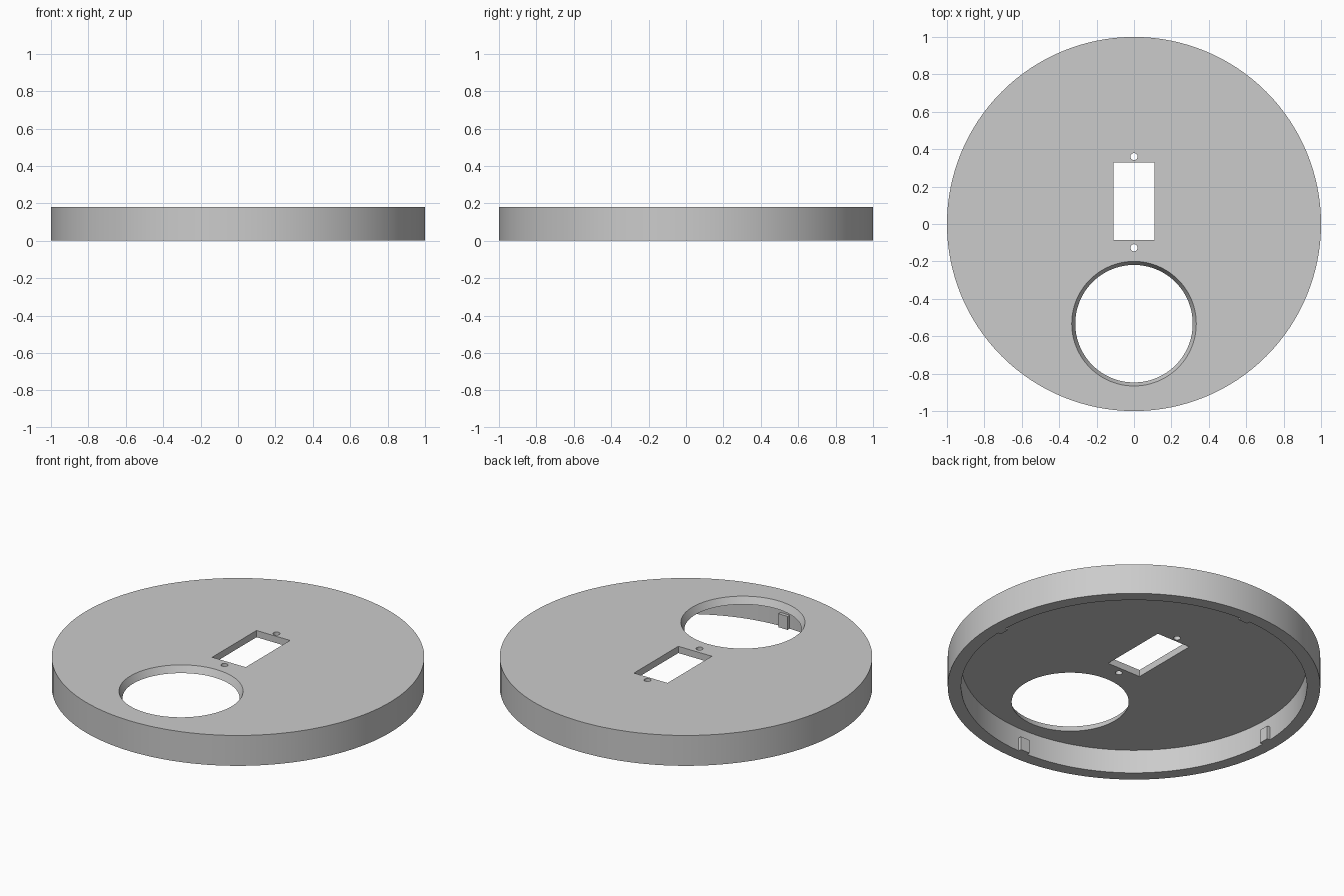
import bpy
import bmesh
from math import pi
from mathutils import Matrix, Vector

HEIGHT = 0.18
PLATE_Z = 0.14        # underside of the top plate
INNER_R = 0.928

if "Cube" in bpy.data.objects:
    bpy.data.objects.remove(bpy.data.objects["Cube"])

grey = bpy.data.materials.new("plain grey")
grey.use_nodes = True
grey.diffuse_color = (0.6, 0.6, 0.6, 1)
grey.node_tree.nodes["Principled BSDF"].inputs["Base Color"].default_value = (0.6, 0.6, 0.6, 1)


def make_object(name, bm):
    bmesh.ops.recalc_face_normals(bm, faces=bm.faces)
    mesh = bpy.data.meshes.new(name)
    bm.to_mesh(mesh)
    bm.free()
    mesh.materials.append(grey)
    obj = bpy.data.objects.new(name, mesh)
    bpy.context.collection.objects.link(obj)
    return obj


def add_cone(bm, r_low, r_high, z_low, z_high, y=0, segments=128):
    bmesh.ops.create_cone(bm, cap_ends=True, segments=segments,
                          radius1=r_low, radius2=r_high, depth=z_high - z_low,
                          matrix=Matrix.Translation((0, y, (z_low + z_high) / 2)))


def add_box(bm, low, high, turn=0):
    low, high = Vector(low), Vector(high)
    matrix = (Matrix.Rotation(turn, 4, "Z") @ Matrix.Translation((low + high) / 2)
              @ Matrix.Diagonal((*(high - low), 1)))
    bmesh.ops.create_cube(bm, size=1, matrix=matrix)


def cut(target, bm):
    cutter = make_object("cutter", bm)
    cutter.hide_render = True
    mod = target.modifiers.new("cut", "BOOLEAN")
    mod.operation = "DIFFERENCE"
    mod.solver = "EXACT"
    mod.object = cutter
    bpy.context.view_layer.objects.active = target
    bpy.ops.object.modifier_apply(modifier=mod.name)
    bpy.data.objects.remove(cutter)


# Round lid, hollowed from below to leave a top plate and a rim
bm = bmesh.new()
add_cone(bm, 1, 1, 0, HEIGHT)
lid = make_object("round_lid", bm)
bm = bmesh.new()
add_cone(bm, INNER_R, INNER_R, -0.1, PLATE_Z)
cut(lid, bm)

# Large tapered opening, rectangular slot and two screw holes
bm = bmesh.new()
slope = (0.333 - 0.314) / (HEIGHT - PLATE_Z)
over = 0.02
add_cone(bm, 0.314 - slope * over, 0.333 + slope * over,
         PLATE_Z - over, HEIGHT + over, y=-0.533)
add_box(bm, (-0.11, -0.085, PLATE_Z - over), (0.11, 0.33, HEIGHT + over))
for y in (-0.127, 0.36):
    add_cone(bm, 0.019, 0.019, PLATE_Z - over, HEIGHT + over, y=y, segments=32)
cut(lid, bm)

# Four small catches on the inside of the rim
bm = bmesh.new()
for i in range(4):
    add_box(bm, (INNER_R - 0.02, -0.03, 0), (INNER_R + 0.001, 0.03, 0.08), i * pi / 2)
make_object("rim_catches", bm)

# Smooth the round walls, keep the edges sharp
bpy.ops.object.select_all(action="DESELECT")
lid.select_set(True)
bpy.context.view_layer.objects.active = lid
bpy.ops.object.shade_smooth_by_angle(angle=pi / 6)
